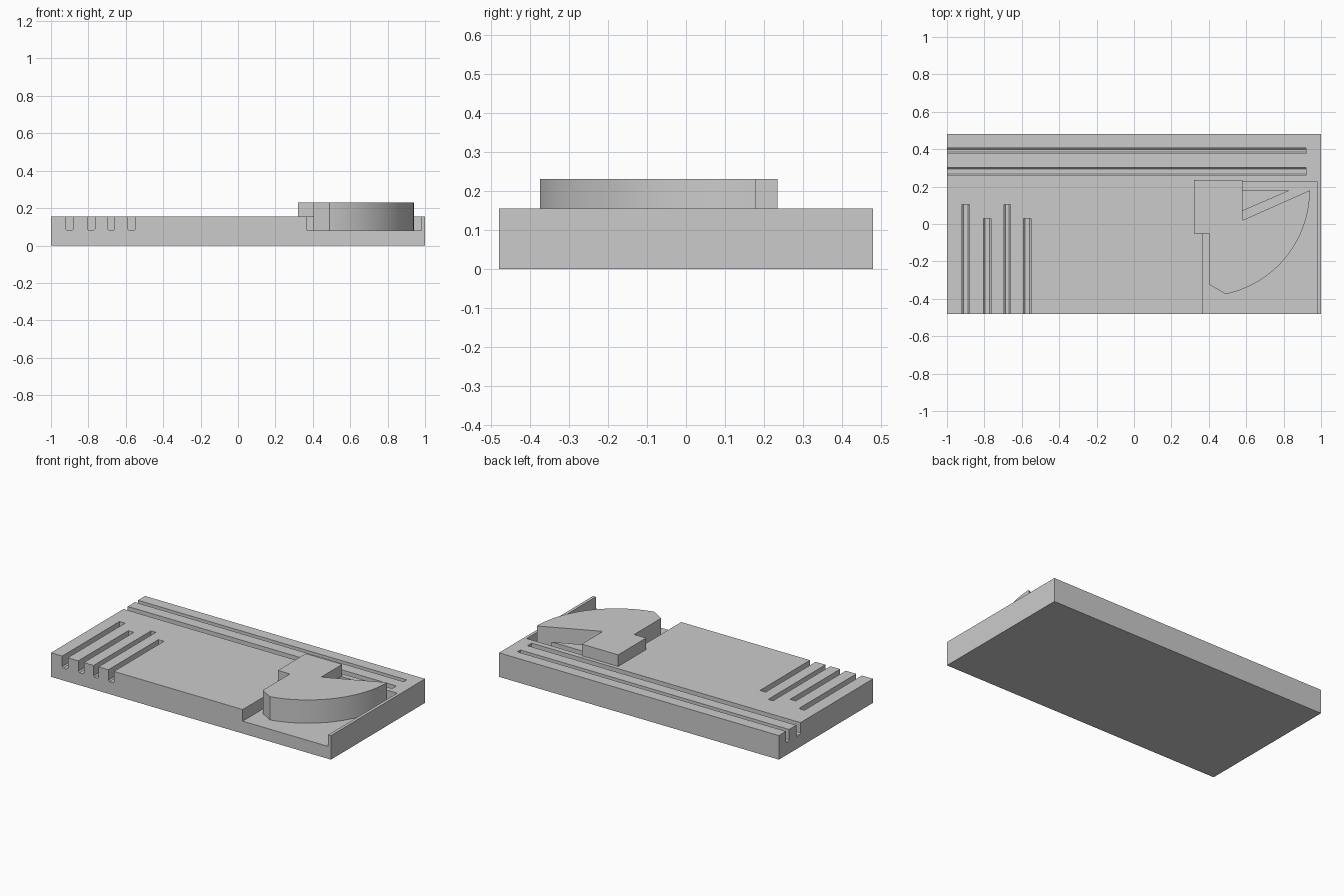
import bpy, bmesh, math
from mathutils import Vector

cube = bpy.data.objects.get("Cube")
if cube:
    bpy.data.objects.remove(cube, do_unlink=True)

grey = bpy.data.materials.new("plain grey")
grey.use_nodes = True
grey.diffuse_color = (0.6, 0.6, 0.6, 1)
grey.node_tree.nodes["Principled BSDF"].inputs["Base Color"].default_value = (0.6, 0.6, 0.6, 1)


def prism(name, points, direction):
    """Extrude a planar outline along a direction."""
    bm = bmesh.new()
    face = bm.faces.new([bm.verts.new(p) for p in points])
    ext = bmesh.ops.extrude_face_region(bm, geom=[face])
    moved = [g for g in ext["geom"] if isinstance(g, bmesh.types.BMVert)]
    bmesh.ops.translate(bm, vec=Vector(direction), verts=moved)
    bmesh.ops.recalc_face_normals(bm, faces=bm.faces)
    mesh = bpy.data.meshes.new(name)
    bm.to_mesh(mesh)
    bm.free()
    mesh.materials.append(grey)
    obj = bpy.data.objects.new(name, mesh)
    bpy.context.collection.objects.link(obj)
    return obj


def slab(name, outline, z0, z1):
    return prism(name, [(x, y, z0) for x, y in outline], (0, 0, z1 - z0))


def rect(x0, x1, y0, y1):
    return [(x0, y0), (x1, y0), (x1, y1), (x0, y1)]


def combine(target, tool, operation):
    """Apply a boolean and discard the tool object."""
    mod = target.modifiers.new("combine", "BOOLEAN")
    mod.operation, mod.solver, mod.object = operation, "EXACT", tool
    bpy.context.view_layer.objects.active = target
    bpy.ops.object.modifier_apply(modifier=mod.name)
    bpy.data.objects.remove(tool, do_unlink=True)


TOP, FLOOR, HIGH = 0.155, 0.08, 0.23


def slot_profile(a, b):
    """Slot cross-section with softened bottom corners."""
    c = 0.008
    return [(a, TOP + 0.1), (a, FLOOR + c), (a + c, FLOOR),
            (b - c, FLOOR), (b, FLOOR + c), (b, TOP + 0.1)]


# Base board with a corner pocket
board = slab("base_board", rect(-1, 1, -0.48, 0.48), 0, TOP)
combine(board, slab("pocket_cutter", rect(0.37, 0.98, -0.6, 0.225), FLOOR, 0.4), "DIFFERENCE")

# Short slots open at the front
for a, b, end in [(-0.92, -0.88, 0.105), (-0.805, -0.765, 0.03),
                  (-0.695, -0.66, 0.105), (-0.59, -0.55, 0.03)]:
    cutter = prism("slot_cutter", [(u, -0.6, z) for u, z in slot_profile(a, b)], (0, end + 0.6, 0))
    combine(board, cutter, "DIFFERENCE")

# Long grooves open at the right side
for a, b in [(0.26, 0.303), (0.376, 0.407)]:
    cutter = prism("groove_cutter", [(-1.1, u, z) for u, z in slot_profile(a, b)], (2.02, 0, 0))
    combine(board, cutter, "DIFFERENCE")

# Triangular island standing in the pocket
slab("pocket_island", [(0.575, 0.068), (0.835, 0.18), (0.575, 0.18)], FLOOR - 0.02, TOP)

# Curved lever: sector-shaped blade with a notch
cx, cy, r = 0.373, 0.18, 0.567
end = math.atan2(-0.555, 0.117)
arc = [(cx + r * math.cos(end * i / 40), cy + r * math.sin(end * i / 40)) for i in range(41)]
lever = slab("lever", arc + [(0.405, -0.325), (0.405, 0.1), (0.58, 0.1), (0.58, 0.02)], FLOOR, HIGH)

# Square tab resting on the board
combine(lever, slab("lever_tab", rect(0.32, 0.58, -0.05, 0.235), TOP, HIGH), "UNION")

# Smooth the curved rim, keep real corners sharp
bpy.ops.object.select_all(action="DESELECT")
lever.select_set(True)
bpy.context.view_layer.objects.active = lever
bpy.ops.object.shade_smooth_by_angle(angle=math.radians(20))
